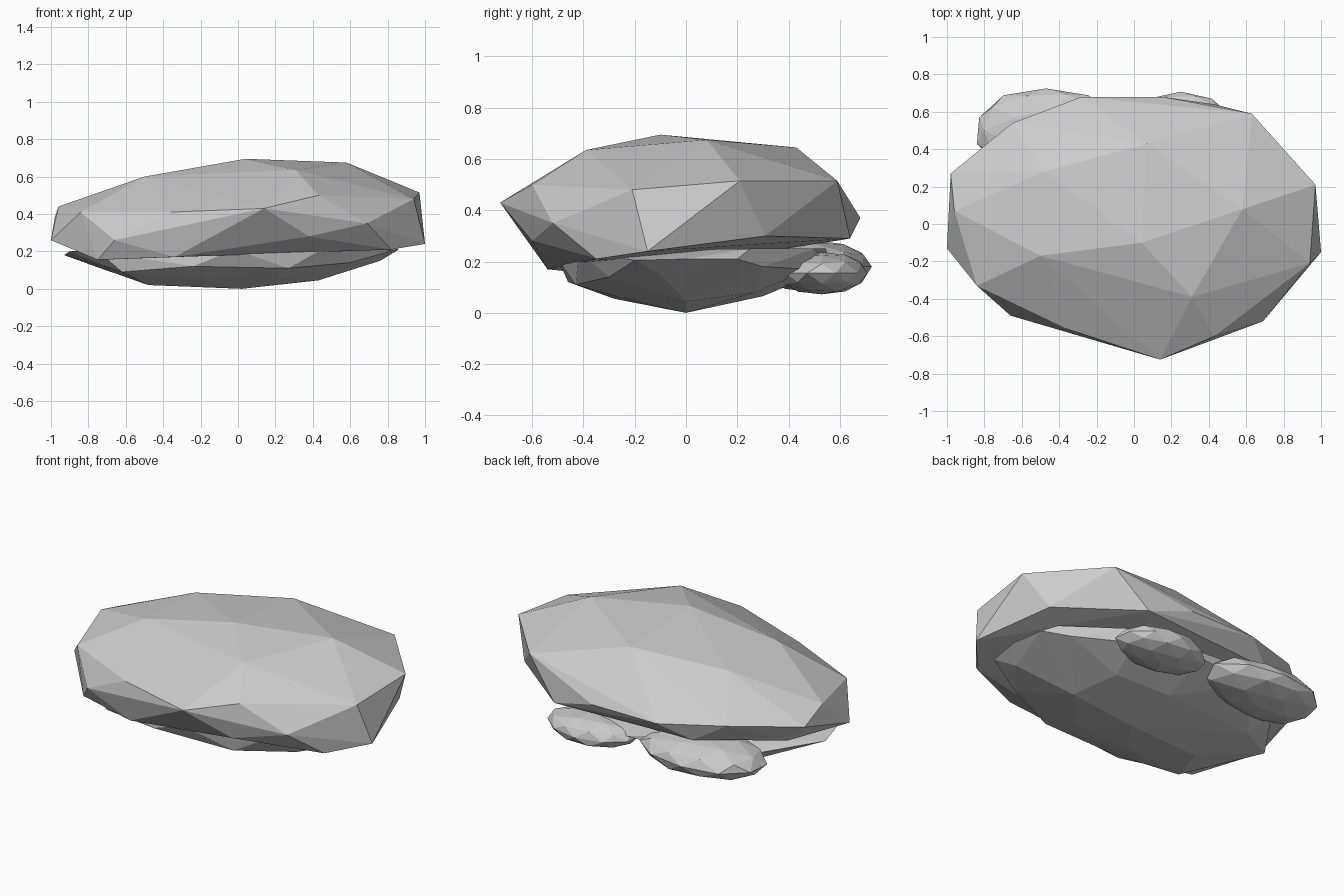
import bpy, bmesh, random
from mathutils import Vector

random.seed(4)


def finish(name, bm):
    bmesh.ops.recalc_face_normals(bm, faces=bm.faces[:])
    mesh = bpy.data.meshes.new(name)
    bm.to_mesh(mesh)
    bm.free()
    obj = bpy.data.objects.new(name, mesh)
    bpy.context.collection.objects.link(obj)
    return obj


def hull_rock(name, *rings):
    """Faceted rock: convex hull around a few rings of corner points."""
    bm = bmesh.new()
    for ring in rings:
        for p in ring:
            bm.verts.new(p)
    res = bmesh.ops.convex_hull(bm, input=bm.verts[:])
    loose = [g for g in res["geom_interior"] if isinstance(g, bmesh.types.BMVert)]
    bmesh.ops.delete(bm, geom=loose, context='VERTS')
    return finish(name, bm)


def pebble(name, center, radii):
    """Small faceted rock: flattened, slightly jittered icosphere."""
    bm = bmesh.new()
    bmesh.ops.create_icosphere(bm, subdivisions=2, radius=1)
    for v in bm.verts:
        k = random.uniform(0.95, 1.03)
        v.co = Vector(center) + Vector([c * r * k for c, r in zip(v.co, radii)])
    return finish(name, bm)


# Large upper boulder
crown = [(0.04, -0.10, 0.695), (0.58, 0.08, 0.675), (0.31, -0.39, 0.635),
         (-0.50, -0.17, 0.60), (-0.48, 0.28, 0.59), (0.07, 0.43, 0.645)]
shoulder = [(0.97, 0.21, 0.515), (0.94, -0.21, 0.48), (0.43, -0.60, 0.50),
            (0.14, -0.725, 0.43), (-0.36, -0.56, 0.41), (-0.84, -0.33, 0.41),
            (-0.96, 0.07, 0.44), (-0.98, 0.27, 0.38), (-0.65, 0.54, 0.40),
            (-0.28, 0.68, 0.37), (0.15, 0.68, 0.37), (0.63, 0.59, 0.515)]
belly = [(1.0, -0.15, 0.24), (0.69, -0.52, 0.35), (0.38, -0.60, 0.28),
         (-0.34, -0.54, 0.17), (-0.66, -0.49, 0.26), (-0.75, -0.40, 0.155),
         (-1.0, -0.13, 0.26), (-0.88, 0.29, 0.28), (-0.45, 0.58, 0.28),
         (0.43, 0.64, 0.29), (0.86, 0.31, 0.30), (0.82, -0.35, 0.21),
         (0.0, 0.0, 0.19)]
hull_rock("upper_boulder", crown, shoulder, belly)

# Flat slab underneath
keel = [(0.02, 0.0, 0.0), (-0.48, -0.05, 0.02), (0.43, 0.0, 0.045),
        (-0.20, -0.28, 0.055), (0.20, -0.26, 0.06), (-0.60, 0.25, 0.07),
        (0.0, 0.30, 0.065), (0.35, 0.27, 0.08)]
rim = [(-0.93, 0.0, 0.18), (-0.90, -0.15, 0.20), (-0.62, -0.36, 0.09),
       (-0.24, -0.46, 0.12), (0.27, -0.43, 0.11), (0.60, -0.30, 0.14),
       (0.76, -0.10, 0.15), (0.86, 0.0, 0.21), (0.83, -0.20, 0.205),
       (0.83, 0.20, 0.21), (0.70, 0.30, 0.18), (0.40, 0.48, 0.17),
       (0.0, 0.57, 0.18), (-0.40, 0.55, 0.17), (-0.68, 0.36, 0.17)]
top = [(-0.02, -0.50, 0.21), (0.50, -0.42, 0.24), (0.75, 0.25, 0.25),
       (0.40, 0.50, 0.25), (-0.30, 0.55, 0.25), (-0.75, -0.36, 0.20)]
hull_rock("lower_slab", keel, rim, top)

# Two small rocks at the back
pebble("back_left_rock", (-0.47, 0.50, 0.18), (0.39, 0.235, 0.105))
pebble("back_right_rock", (0.25, 0.53, 0.155), (0.29, 0.18, 0.083))
